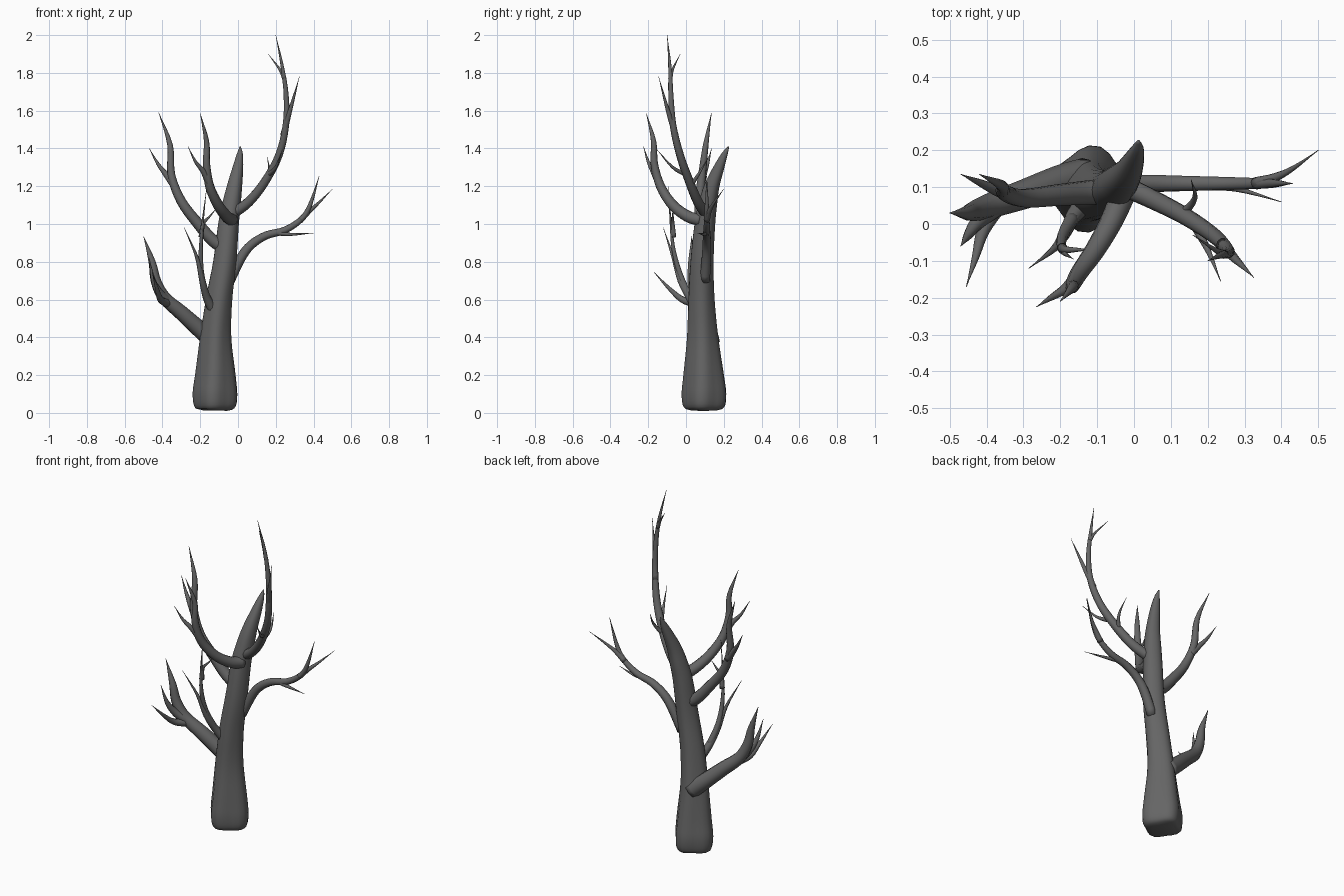
import bpy, bmesh, math
from mathutils import Vector

old = bpy.data.objects.get("Cube")
if old:
    bpy.data.objects.remove(old, do_unlink=True)

bark = bpy.data.materials.new("dark grey bark")
bark.use_nodes = True
COLOUR = (0.13, 0.13, 0.13, 1)
bark.diffuse_color = COLOUR
shader = bark.node_tree.nodes["Principled BSDF"]
shader.inputs["Base Color"].default_value = COLOUR
shader.inputs["Roughness"].default_value = 0.9


def smooth_path(points, steps=4):
    """Catmull-Rom interpolation of (x, y, z, radius) points."""
    pts = [Vector(p) for p in points]
    pts = [2 * pts[0] - pts[1]] + pts + [2 * pts[-1] - pts[-2]]
    out = []
    for a, b, c, d in zip(pts, pts[1:], pts[2:], pts[3:]):
        for i in range(steps):
            t = i / steps
            out.append(0.5 * (2 * b + (c - a) * t + (2 * a - 5 * b + 4 * c - d) * t * t
                              + (3 * b - a - 3 * c + d) * t ** 3))
    return out + [pts[-2]]


def limb(name, points, sides=10, lobes=0.0):
    """Tapered tube along a path; lobes adds twisting ridges that fade upwards."""
    path = smooth_path(points)
    centres = [p.to_3d() for p in path]
    bm = bmesh.new()
    rings = []
    side = Vector((1, 0, 0))
    for i, p in enumerate(path):
        along = (centres[min(i + 1, len(path) - 1)] - centres[max(i - 1, 0)]).normalized()
        side = (side - along * side.dot(along)).normalized()
        other = along.cross(side)
        ring = []
        for k in range(sides):
            a = math.tau * k / sides
            fade = max(0.25, 1 - p.z)
            r = max(p.w, 0.001) * (1 + lobes * fade * math.cos(4 * a + 0.8 - 2 * p.z))
            ring.append(bm.verts.new(centres[i] + r * (math.cos(a) * side + math.sin(a) * other)))
        rings.append(ring)
    for low, high in zip(rings, rings[1:]):
        for k in range(sides):
            n = (k + 1) % sides
            bm.faces.new((low[k], low[n], high[n], high[k]))
    bm.faces.new(rings[0][::-1])
    bm.faces.new(rings[-1])
    mesh = bpy.data.meshes.new(name)
    bm.to_mesh(mesh)
    bm.free()
    mesh.materials.append(bark)
    mesh.shade_smooth()
    obj = bpy.data.objects.new(name, mesh)
    bpy.context.collection.objects.link(obj)


def branch(name, start_r, *points, power=0.8):
    """Branch that narrows evenly from start_r to a pointed tip."""
    n = len(points) - 1
    limb(name, [(*p, start_r * (1 - i / n) ** power) for i, p in enumerate(points)])


# Trunk: rounded foot, slight lean, pointed top bending backwards
limb("trunk", [
    (-.12, .095, .012, .06), (-.12, .095, .03, .1), (-.122, .095, .1, .11),
    (-.12, .093, .2, .1), (-.118, .088, .4, .078), (-.1, .082, .6, .067),
    (-.07, .085, .8, .06), (-.05, .1, 1, .054), (-.035, .115, 1.1, .049),
    (-.018, .137, 1.2, .04), (0, .175, 1.3, .028), (.01, .205, 1.37, .016),
    (.012, .226, 1.41, .003)], sides=24, lobes=.1)

# Low thick branch
branch("low_branch", .05, (-.13, .13, .38), (-.2, .115, .44), (-.3, .08, .53),
       (-.39, .05, .61), (-.435, .035, .7), (-.455, .03, .8), (-.5, .03, .935), power=.55)
branch("low_branch_middle_twig", .03, (-.36, .06, .58), (-.42, .01, .64),
       (-.45, -.03, .71), (-.47, -.06, .82))
branch("low_branch_front_twig", .024, (-.37, .05, .58), (-.41, -.02, .6),
       (-.43, -.09, .66), (-.455, -.17, .745))

# Thin forked branch at the front
branch("front_branch", .027, (-.13, .06, .54), (-.165, .02, .61), (-.19, -.03, .7),
       (-.22, -.07, .83), (-.285, -.12, .98))
branch("front_branch_tall_twig", .019, (-.165, .02, .61), (-.193, -.03, .73),
       (-.197, -.065, .86), (-.188, -.08, 1), (-.165, -.095, 1.2))
branch("front_branch_short_twig", .014, (-.195, -.065, .93), (-.185, -.07, 1),
       (-.155, -.07, 1.035), (-.115, -.07, 1.08))

# Upper branch on the right side
branch("upper_right_branch", .036, (-.06, .09, .87), (-.13, .085, .91), (-.21, .078, 1),
       (-.3, .07, 1.12), (-.353, .085, 1.26), (-.36, .105, 1.42), (-.42, .135, 1.59), power=.5)
branch("upper_right_twig", .021, (-.335, .08, 1.2), (-.38, .095, 1.26),
       (-.425, .115, 1.32), (-.47, .135, 1.4))

# Upper branch towards the front
branch("upper_front_branch", .034, (-.03, .08, 1.02), (-.06, .01, 1.04), (-.105, -.07, 1.1),
       (-.15, -.135, 1.2), (-.167, -.168, 1.32), (-.167, -.172, 1.44), (-.2, -.21, 1.585), power=.5)
branch("upper_front_twig", .02, (-.155, -.145, 1.22), (-.185, -.175, 1.28),
       (-.225, -.2, 1.33), (-.265, -.225, 1.41))

# Tall branch on the left side
branch("tall_left_branch", .029, (-.02, .1, 1.06), (.06, .062, 1.12), (.14, .02, 1.22),
       (.215, -.03, 1.36), (.253, -.068, 1.52), (.255, -.08, 1.68), (.235, -.085, 1.83),
       (.2, -.1, 2), power=.6)
branch("tall_left_outer_twig", .017, (.24, -.055, 1.47), (.27, -.09, 1.58),
       (.295, -.115, 1.67), (.325, -.145, 1.78))
branch("tall_left_top_twig", .012, (.245, -.083, 1.77), (.22, -.07, 1.82), (.16, -.03, 1.9))
branch("tall_left_front_twig", .014, (.16, .005, 1.26), (.2, -.07, 1.3), (.235, -.155, 1.395))
branch("tall_left_back_twig", .013, (.13, .025, 1.2), (.165, .07, 1.27), (.155, .12, 1.355))

# Wide branch on the left side
branch("wide_left_branch", .028, (-.045, .1, .7), (.015, .108, .82), (.07, .11, .89),
       (.15, .11, .94), (.25, .11, .968), (.34, .11, 1.03), (.385, .11, 1.11), (.43, .11, 1.255),
       power=.5)
branch("wide_left_outer_twig", .017, (.33, .11, 1.02), (.38, .125, 1.07),
       (.43, .15, 1.115), (.5, .2, 1.185))
branch("wide_left_low_twig", .014, (.2, .105, .953), (.28, .095, .945), (.4, .06, .952))
